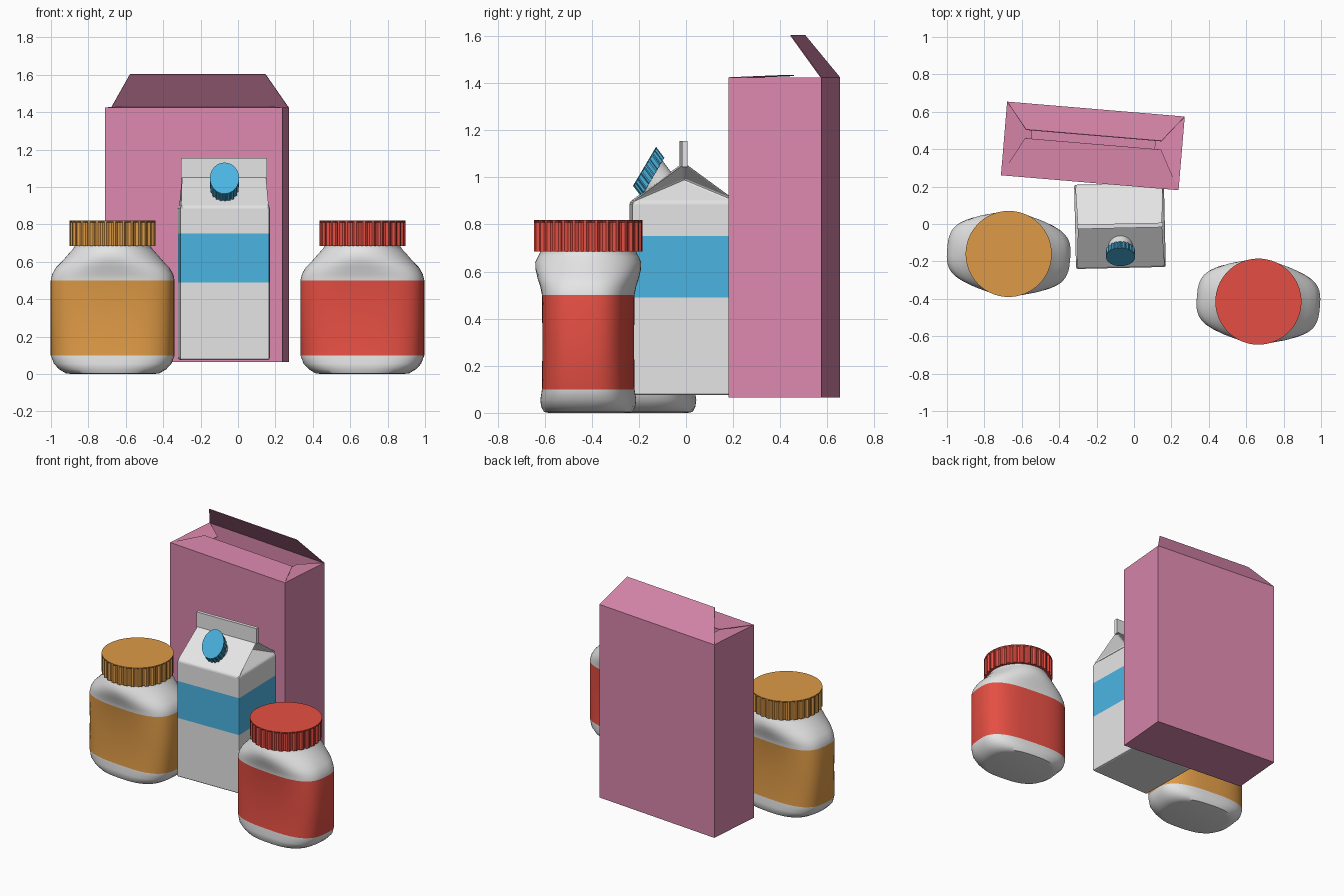
import bpy, bmesh, math
from mathutils import Matrix, Vector

if "Cube" in bpy.data.objects:
    bpy.data.objects.remove(bpy.data.objects["Cube"])


def material(name, rgb):
    m = bpy.data.materials.new(name)
    m.diffuse_color = [(((c / 255) + 0.055) / 1.055) ** 2.4 for c in rgb] + [1]
    m.use_nodes = True
    m.node_tree.nodes["Principled BSDF"].inputs["Base Color"].default_value = m.diffuse_color
    return m


WHITE = material("white", (229, 229, 229))
BLUE = material("blue", (75, 180, 226))
RED = material("red", (229, 79, 67))
ORANGE = material("orange", (222, 154, 70))
PINK = material("pink", (219, 136, 173))


def make(name, verts, faces, mats, indices=None, smooth=None, matrix=None):
    me = bpy.data.meshes.new(name)
    me.from_pydata(verts, [], faces)
    for m in mats:
        me.materials.append(m)
    if indices:
        for p, i in zip(me.polygons, indices):
            p.material_index = i
    if matrix:
        me.transform(matrix)
    bm = bmesh.new()
    bm.from_mesh(me)
    bmesh.ops.recalc_face_normals(bm, faces=bm.faces)
    bm.to_mesh(me)
    bm.free()
    ob = bpy.data.objects.new(name, me)
    bpy.context.collection.objects.link(ob)
    if smooth:
        bpy.ops.object.select_all(action='DESELECT')
        ob.select_set(True)
        bpy.context.view_layer.objects.active = ob
        bpy.ops.object.shade_smooth_by_angle(angle=math.radians(smooth))
    return ob


def loft(rings):
    """Skin equal-length rings and close both ends."""
    n = len(rings[0])
    verts = [v for r in rings for v in r]
    faces = [(k * n + i, k * n + (i + 1) % n, (k + 1) * n + (i + 1) % n, (k + 1) * n + i)
             for k in range(len(rings) - 1) for i in range(n)]
    faces += [tuple(range(n))[::-1], tuple(range((len(rings) - 1) * n, len(rings) * n))]
    return verts, faces


def place(x, y, deg):
    return Matrix.Translation((x, y, 0)) @ Matrix.Rotation(math.radians(deg), 4, 'Z')


def oval(a, b, n, z, count=64):
    pts = []
    for i in range(count):
        t = 2 * math.pi * i / count
        c, s = math.cos(t), math.sin(t)
        pts.append((math.copysign(abs(c) ** (2 / n), c) * a,
                    math.copysign(abs(s) ** (2 / n), s) * b, z))
    return pts


def ridged_cap(name, r, z0, z1, ridges, mat, matrix, depth=0.045):
    """Screw cap with vertical grip ridges and a plain round top."""
    n = ridges * 4

    def ring(z, d):
        return [(math.cos(2 * math.pi * i / n) * r * (1 - d * (i % 4 > 1)),
                 math.sin(2 * math.pi * i / n) * r * (1 - d * (i % 4 > 1)), z) for i in range(n)]
    h = z1 - z0
    v, f = loft([ring(z0, depth), ring(z1 - 0.08 * h, depth), ring(z1 - 0.03 * h, 0), ring(z1, 0)])
    return make(name, v, f, [mat], matrix=matrix)


# Jars: half width, half depth, squareness, height
JAR = [(.22, .165, 2.6, 0), (.25, .185, 2.7, .004), (.285, .195, 2.8, .025), (.313, .198, 3, .055),
       (.33, .19, 3, .10), (.33, .188, 3, .30), (.33, .19, 3, .50), (.322, .198, 2.8, .535),
       (.302, .212, 2.5, .57), (.268, .222, 2.2, .605), (.238, .225, 2, .64),
       (.215, .213, 2, .665), (.205, .205, 2, .68), (.205, .205, 2, .70)]


def jar(prefix, x, y, mat):
    v, f = loft([oval(*r) for r in JAR])
    idx = [int(.1 < sum(v[i][2] for i in p) / len(p) < .5) for p in f]
    m = place(x, y, -5)
    make(prefix + "_jar", v, f, [WHITE, mat], idx, 40, m)
    ridged_cap(prefix + "_jar_lid", .23, .685, .82, 30, mat, m)


jar("orange", -.67, -.16, ORANGE)
jar("red", .665, -.415, RED)

# Carton body with painted band, gable roof and folded-in ends
HX, HY = .24, .225
v, f = [], []
for z in (.075, .49, .75, .895):
    v += [(-HX, -HY, z), (HX, -HY, z), (HX, HY, z), (-HX, HY, z)]
f.append((0, 3, 2, 1))
for k in range(3):
    f += [(4 * k + i, 4 * k + (i + 1) % 4, 4 * k + 4 + (i + 1) % 4, 4 * k + 4 + i) for i in range(4)]
v += [(-.23, 0, 1.06), (.23, 0, 1.06), (-.13, 0, .99), (.13, 0, .99)]
f += [(12, 13, 17, 16), (14, 15, 16, 17)]
for a, b, ridge, fold in ((13, 14, 17, 19), (15, 12, 16, 18)):
    f += [(a, b, fold), (a, fold, ridge), (b, ridge, fold)]
idx = [int(5 <= i <= 8) for i in range(len(f))]
carton_at = place(-.075, -.01, 1.3)
carton = make("carton", v, f, [WHITE, BLUE], idx, matrix=carton_at)
bev = carton.modifiers.new("soft_edges", 'BEVEL')
bev.width, bev.segments, bev.limit_method, bev.angle_limit = .01, 2, 'ANGLE', math.radians(30)

# Carton top seam
seam = [[(-.23, -.012, z), (.23, -.012, z), (.23, .012, z), (-.23, .012, z)] for z in (1.045, 1.155)]
make("carton_seam", *loft(seam), [WHITE], matrix=carton_at)

# Slanted oval spout and cap on the front roof panel
base, axis = Vector((-.072, -.141, 1.0)), Vector((0, -.035, .047))
slant = Matrix(((.078, 0, axis.x, base.x), (0, .049, axis.y, base.y),
                (0, .083, axis.z, base.z), (0, 0, 0, 1)))
ridged_cap("carton_cap", 1, 0, 1, 20, BLUE, slant, .07)
make("carton_spout", *loft([oval(.85, .85, 2, z, 32) for z in (-1.2, .1)]), [WHITE],
     smooth=40, matrix=slant)

# Opened cereal-style box: walls, base and four top flaps
BX, BY, Z0, Z1 = .4765, .1975, .065, 1.425
v = [(x, y, z) for z in (Z0, Z1) for x, y in ((-BX, -BY), (BX, -BY), (BX, BY), (-BX, BY))]
f = [(0, 3, 2, 1)] + [(i, (i + 1) % 4, 4 + (i + 1) % 4, 4 + i) for i in range(4)]
flaps = [(4, 5, (.365, .011, 1.434), (-.365, .011, 1.434)),
         (6, 7, (-.363, .058, 1.605), (.363, .058, 1.605)),
         (5, 6, (.33, .10, 1.405), (.33, -.10, 1.405)),
         (7, 4, (-.33, -.10, 1.405), (-.33, .10, 1.405))]
for a, b, p, q in flaps:
    n = len(v)
    v += [p, q]
    f.append((a, b, n, n + 1))
# side flap tips follow their hinge direction
v[12], v[13] = (.33, .10, 1.405), (.33, -.10, 1.405)
box = make("tall_box", v, f, [PINK], matrix=place(-.22, .4175, -4.8))
sol = box.modifiers.new("card", 'SOLIDIFY')
sol.thickness, sol.offset = .004, -1
